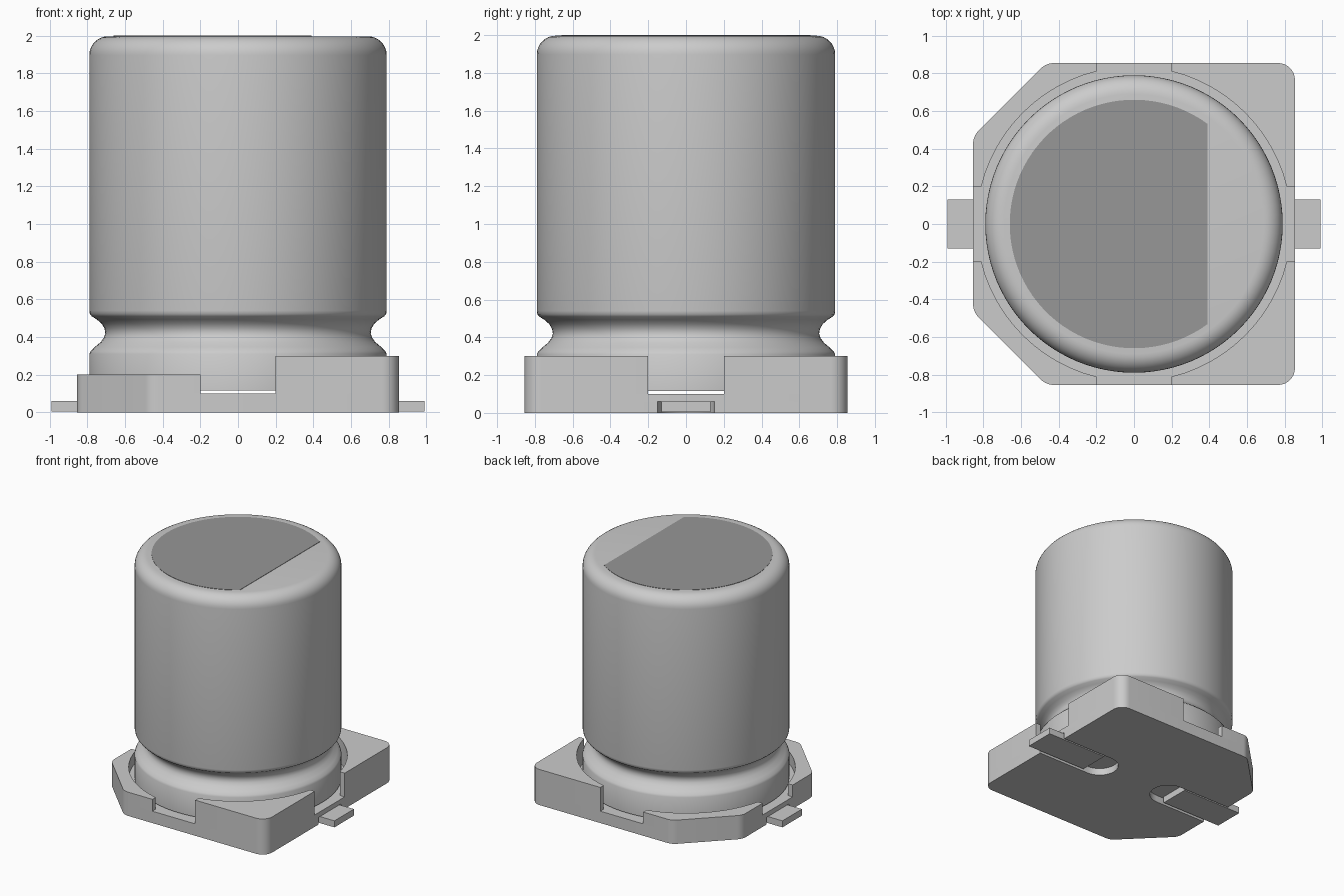
import bpy, bmesh, math

if "Cube" in bpy.data.objects:
    bpy.data.objects.remove(bpy.data.objects["Cube"])


def material(name, v):
    m = bpy.data.materials.new(name)
    m.diffuse_color = (v, v, v, 1)
    m.use_nodes = True
    m.node_tree.nodes["Principled BSDF"].inputs["Base Color"].default_value = m.diffuse_color
    return m


LIGHT = material("light grey", 0.6)
DARK = material("dark grey", 0.31)


def finish(bm, name, mat):
    bmesh.ops.recalc_face_normals(bm, faces=bm.faces)
    me = bpy.data.meshes.new(name)
    bm.to_mesh(me)
    bm.free()
    me.materials.append(mat)
    me.shade_smooth()
    me.set_sharp_from_angle(angle=math.radians(32))
    ob = bpy.data.objects.new(name, me)
    bpy.context.collection.objects.link(ob)
    return ob


def prism(bm, pts, z0, z1, bottom=True, top=True):
    lo = [bm.verts.new((x, y, z0)) for x, y in pts]
    hi = [bm.verts.new((x, y, z1)) for x, y in pts]
    n = len(pts)
    for i in range(n):
        j = (i + 1) % n
        bm.faces.new((lo[i], lo[j], hi[j], hi[i]))
    if bottom:
        bm.faces.new(lo[::-1])
    if top:
        bm.faces.new(hi)


def arc(cx, cy, r, a0, a1, n):
    return [(cx + r * math.cos(math.radians(a0 + (a1 - a0) * i / n)),
             cy + r * math.sin(math.radians(a0 + (a1 - a0) * i / n))) for i in range(n + 1)]


def flip(pts):
    return [(x, -y) for x, y in reversed(pts)]


H = 0.855      # half width of the seat
R = 0.835      # pocket radius
# corner curves, anticlockwise: rounded right corner, chamfered left corner
right_corner = arc(H - 0.09, H - 0.09, 0.09, 0, 90, 8)
c = 0.425
left_corner = arc(-c, H - 0.1, 0.1, 90, 135, 5) + arc(-H + 0.1, c, 0.1, 135, 180, 5)
upper = right_corner + left_corner
outline = upper + flip(upper)

# seat: slotted lower layer, floor layer and four corner posts
bm = bmesh.new()
slot_left = [(-H, 0.15)] + arc(-0.36, 0, 0.15, 90, -90, 16) + [(-H, -0.15)]
slot_right = [(-x, -y) for x, y in slot_left]
prism(bm, upper + slot_left + flip(upper) + slot_right, 0, 0.06, top=False)
prism(bm, outline, 0.06, 0.1)
a = math.degrees(math.asin(0.2 / R))
posts = (
    ([(H, 0.2)] + right_corner + [(0.2, H)] + arc(0, 0, R, 90 - a, a, 12), 0.3),
    ([(-0.2, H)] + left_corner + [(-H, 0.2)] + arc(0, 0, R, 180 - a, 90 + a, 12), 0.2),
)
for pts, top in posts:
    prism(bm, pts, 0.1, top, bottom=False)
    prism(bm, flip(pts), 0.1, top, bottom=False)
finish(bm, "seat", LIGHT)

# leads
for s, name in ((-1, "left_lead"), (1, "right_lead")):
    bm = bmesh.new()
    prism(bm, [(s * 0.42, -0.13), (s * 0.99, -0.13), (s * 0.99, 0.13), (s * 0.42, 0.13)], 0.005, 0.06)
    finish(bm, name, LIGHT)

# can: lathed profile with a crimped groove and rounded top
TOP = 1.997
profile = [(0, 0.115), (0.79, 0.115), (0.79, 0.31), (0.782, 0.326), (0.76, 0.347),
           (0.73, 0.372), (0.712, 0.397), (0.705, 0.42), (0.709, 0.445), (0.724, 0.47),
           (0.75, 0.493), (0.777, 0.51), (0.787, 0.522), (0.79, 0.54)]
profile += arc(0.69, TOP - 0.1, 0.1, 0, 90, 8) + [(0, TOP)]
bm = bmesh.new()
SEG = 96
rings = []
for r, z in profile:
    if r == 0:
        rings.append([bm.verts.new((0, 0, z))] * SEG)
    else:
        rings.append([bm.verts.new((r * math.cos(2 * math.pi * i / SEG),
                                    r * math.sin(2 * math.pi * i / SEG), z)) for i in range(SEG)])
for lo, hi in zip(rings, rings[1:]):
    for i in range(SEG):
        j = (i + 1) % SEG
        bm.faces.new(list(dict.fromkeys((lo[i], lo[j], hi[j], hi[i]))))
finish(bm, "can", LIGHT)

# painted polarity mark: circle cut by a straight edge
bm = bmesh.new()
b = math.degrees(math.acos(0.39 / 0.66))
prism(bm, arc(0, 0, 0.66, b, 360 - b, 64), TOP - 0.002, 2.0)
finish(bm, "polarity_mark", DARK)
